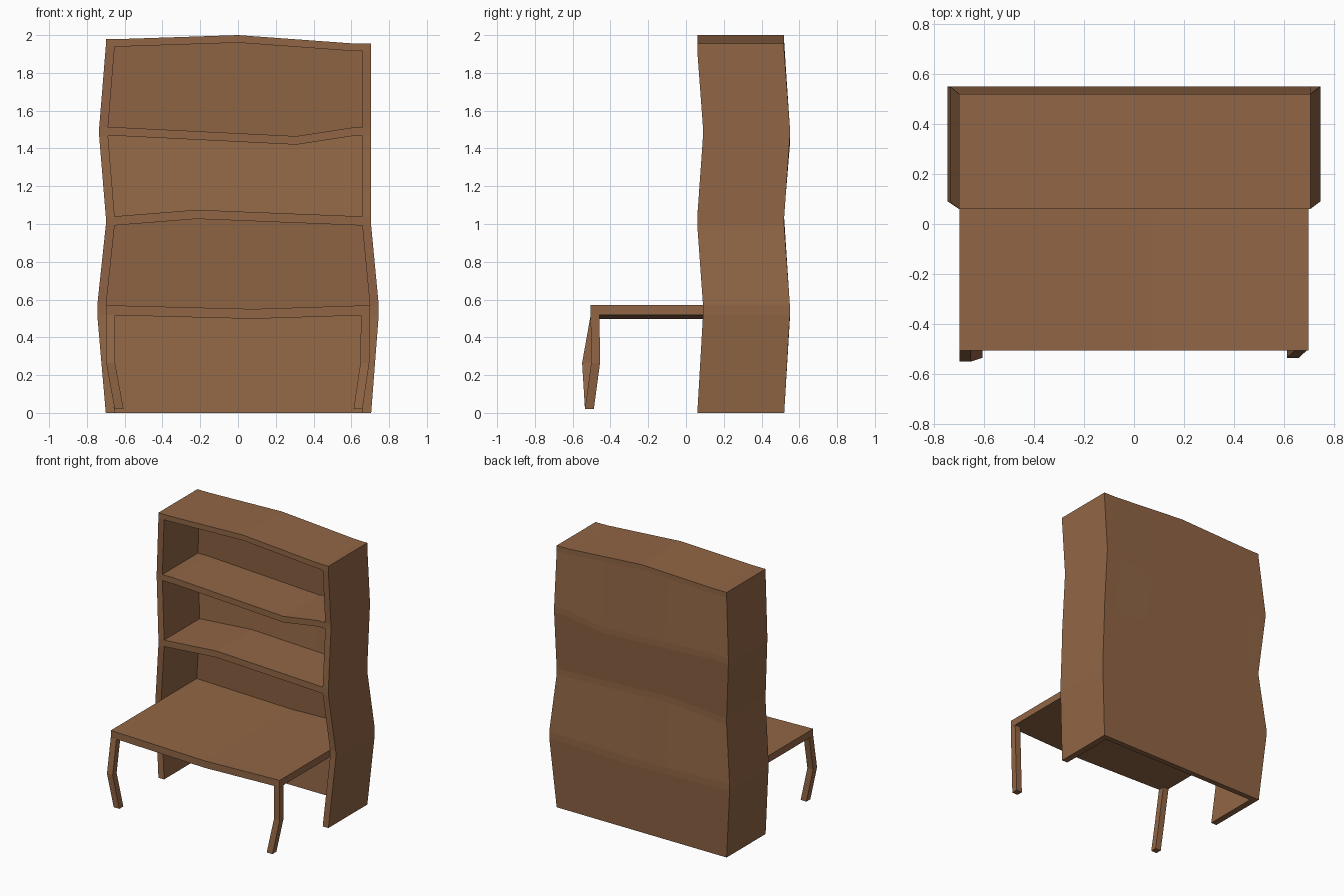
import bpy, bmesh

cube = bpy.data.objects.get("Cube")
if cube:
    bpy.data.objects.remove(cube)

wood = bpy.data.materials.new("brown_wood")
wood.use_nodes = True
BROWN = (0.285, 0.133, 0.06, 1)
wood.diffuse_color = BROWN
wood.node_tree.nodes["Principled BSDF"].inputs["Base Color"].default_value = BROWN


def finish(bm, name):
    bmesh.ops.recalc_face_normals(bm, faces=bm.faces)
    mesh = bpy.data.meshes.new(name)
    bm.to_mesh(mesh)
    bm.free()
    mesh.materials.append(wood)
    obj = bpy.data.objects.new(name, mesh)
    bpy.context.collection.objects.link(obj)
    return obj


def height_at(points, x):
    """Height of a crooked board at x."""
    if x <= points[0][0]:
        return points[0][1]
    for (x0, z0), (x1, z1) in zip(points, points[1:]):
        if x <= x1:
            return z0 + (z1 - z0) * (x - x0) / (x1 - x0)
    return points[-1][1]


# Boards from the floor up: left edge, right edge, front y, thickness, top line
BOARDS = [
    (-0.70, 0.705, 0.06, 0, [(0, 0)]),
    (-0.745, 0.745, 0.09, 0.052, [(-0.70, 0.57), (0.08, 0.55), (0.70, 0.57)]),
    (-0.70, 0.705, 0.06, 0.048, [(-0.66, 1.04), (-0.22, 1.075), (0.66, 1.04)]),
    (-0.735, 0.705, 0.09, 0.045, [(-0.60, 1.51), (0.31, 1.465), (0.60, 1.51)]),
    (-0.70, 0.705, 0.06, 0.04, [(-0.60, 1.98), (0, 2.0), (0.62, 1.955)]),
]
BENDS = [-0.60, -0.22, 0, 0.08, 0.31, 0.60]
SIDE, DEPTH, BACK, DESK_FRONT = 0.047, 0.46, 0.04, -0.505

# Lattice rows: the underside and top of every board
rows = []
for left, right, front, thick, line in BOARDS:
    xs = [left, left + SIDE] + BENDS + [right - SIDE, right]
    ys = [DESK_FRONT, front, front + DEPTH - BACK, front + DEPTH]
    for drop in ([thick, 0] if thick else [0]):
        rows.append((xs, ys, line, drop))

COLS, LAYERS, LEVELS = len(BENDS) + 3, 3, len(rows) - 1


def filled(i, j, k):
    """Whether lattice cell (column, layer, level) is solid wood."""
    if not (0 <= i < COLS and 0 <= j < LAYERS and 0 <= k < LEVELS):
        return False
    side = i in (0, COLS - 1)
    if j == 0:                       # desk top reaching forward
        return k == 1 and not side
    return side or j == 2 or k % 2 == 1


# Bookcase and desk top as one continuous shell
bm = bmesh.new()
verts = {}


def corner(i, j, k):
    if (i, j, k) not in verts:
        xs, ys, line, drop = rows[k]
        verts[i, j, k] = bm.verts.new((xs[i], ys[j], height_at(line, xs[i]) - drop))
    return verts[i, j, k]


for i in range(COLS):
    for j in range(LAYERS):
        for k in range(LEVELS):
            if not filled(i, j, k):
                continue
            for axis in range(3):
                for step in (0, 1):
                    near = [i, j, k]
                    near[axis] += 1 if step else -1
                    if filled(*near):
                        continue
                    loop = []
                    for a, b in ((0, 0), (1, 0), (1, 1), (0, 1)):
                        c = [i, j, k]
                        c[axis] += step
                        c[(axis + 1) % 3] += a
                        c[(axis + 2) % 3] += b
                        loop.append(corner(*c))
                    bm.faces.new(loop)
finish(bm, "bookcase_and_desk")


# Crooked desk legs: each section is left x, front y and z
def leg(name, sections, width=0.047):
    bm = bmesh.new()
    rings = []
    for x, y, z in sections:
        rings.append([bm.verts.new((x + a * width, y + b * width, z))
                      for a, b in ((0, 0), (1, 0), (1, 1), (0, 1))])
    for low, high in zip(rings, rings[1:]):
        for n in range(4):
            m = (n + 1) % 4
            bm.faces.new((low[n], low[m], high[m], high[n]))
    bm.faces.new(rings[0])
    bm.faces.new(rings[-1])
    finish(bm, name)


leg("right_desk_leg", [(-0.653, -0.535, 0.02), (-0.698, -0.55, 0.265), (-0.698, -0.505, 0.517)])
leg("left_desk_leg", [(0.612, -0.535, 0.02), (0.648, -0.502, 0.265), (0.651, -0.505, 0.517)])
